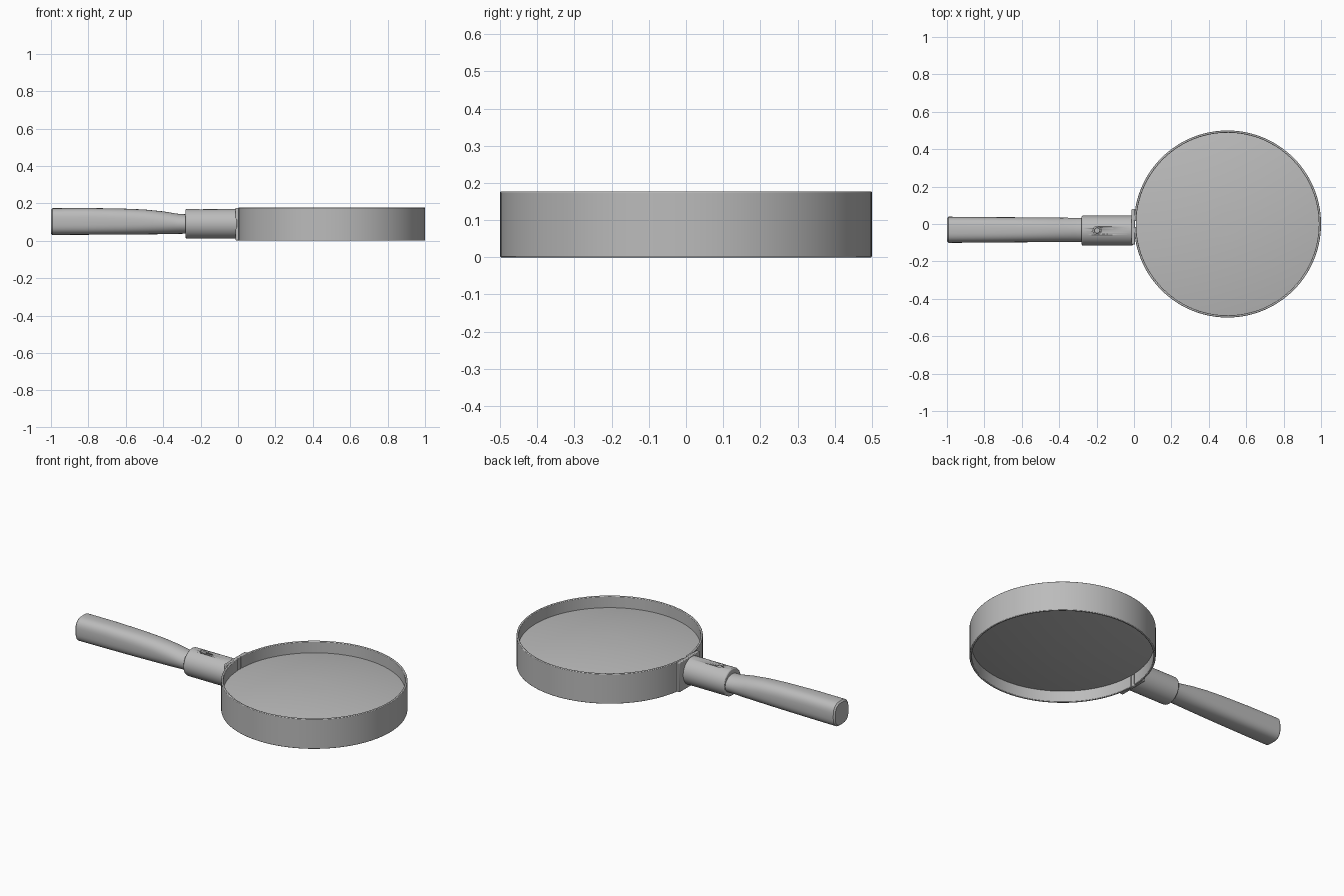
import bpy
import bmesh
from math import sin, cos, pi, radians, copysign

if "Cube" in bpy.data.objects:
    bpy.data.objects.remove(bpy.data.objects["Cube"])

grey = bpy.data.materials.new("plain grey")
grey.use_nodes = True
grey.diffuse_color = (0.5, 0.5, 0.5, 1)
grey.node_tree.nodes["Principled BSDF"].inputs["Base Color"].default_value = (0.5, 0.5, 0.5, 1)

CENTRE_X, RADIUS, HEIGHT = 0.5, 0.5, 0.177
AXIS_Y, AXIS_Z = -0.035, 0.091


def finish(name, bm, bevel=0.0, angle=35):
    bmesh.ops.recalc_face_normals(bm, faces=bm.faces)
    mesh = bpy.data.meshes.new(name)
    bm.to_mesh(mesh)
    bm.free()
    ob = bpy.data.objects.new(name, mesh)
    bpy.context.collection.objects.link(ob)
    mesh.materials.append(grey)
    if bevel:
        mod = ob.modifiers.new("soft edges", "BEVEL")
        mod.width, mod.segments, mod.limit_method = bevel, 2, "ANGLE"
        mod.angle_limit = radians(40)
    bpy.ops.object.select_all(action="DESELECT")
    bpy.context.view_layer.objects.active = ob
    ob.select_set(True)
    bpy.ops.object.shade_smooth_by_angle(angle=radians(angle))
    return ob


def loft(bm, rings, closed=False):
    """Skin a list of point loops, capping or joining the ends."""
    loops = [[bm.verts.new(p) for p in ring] for ring in rings]
    n = len(loops[0])
    pairs = list(zip(loops, loops[1:])) + ([(loops[-1], loops[0])] if closed else [])
    for a, b in pairs:
        for i in range(n):
            j = (i + 1) % n
            bm.faces.new((a[i], a[j], b[j], b[i]))
    if not closed:
        bm.faces.new(loops[0])
        bm.faces.new(loops[-1])


def section(x, ry, rz, y, z, power=2.0, n=40):
    """Rounded cross-section across the handle axis."""
    def axis(v):
        return copysign(abs(v) ** (2 / power), v)
    return [(x, y + ry * axis(cos(2 * pi * i / n)), z + rz * axis(sin(2 * pi * i / n)))
            for i in range(n)]


def box(bm, low, high):
    x, y, z = zip(low, high)
    loft(bm, [[(a, y[0], z[0]), (a, y[1], z[0]), (a, y[1], z[1]), (a, y[0], z[1])] for a in x])


# Frame: a thin band, split where it meets the handle
bm = bmesh.new()
wall, steps, gap = 0.012, 128, 0.03
profile = [(RADIUS, 0), (RADIUS, HEIGHT), (RADIUS - wall, HEIGHT), (RADIUS - wall, 0)]
band = []
for i in range(steps + 1):
    a = pi + gap + (2 * pi - 2 * gap) * i / steps
    band.append([(CENTRE_X + r * cos(a), r * sin(a), z) for r, z in profile])
loft(bm, band)
finish("lens_frame", bm, 0.003)

# Lens: convex on both sides with a short straight edge
bm = bmesh.new()
lens_r, edge, dome, rows = RADIUS - wall + 0.002, 0.021, 0.04, 12
outline = [(lens_r * sin(pi / 2 * k / rows)) for k in range(1, rows + 1)]
upper = [(r, edge + dome * (1 - (r / lens_r) ** 2)) for r in outline]
lens_profile = upper + [(r, -z) for r, z in reversed(upper)]
loft(bm, [[(CENTRE_X + r * cos(2 * pi * i / 96), r * sin(2 * pi * i / 96), 0.088 + z)
           for i in range(96)] for r, z in lens_profile])
finish("lens", bm)

# Flat bracket joining the frame to the collar
bm = bmesh.new()
box(bm, (-0.013, -0.11, 0.001), (0.006, 0.08, HEIGHT - 0.001))
finish("bracket", bm, 0.004)

# Collar with a drilled pin hole on top
bm = bmesh.new()
loft(bm, [section(x, 0.08, 0.08, AXIS_Y, AXIS_Z, n=64) for x in (-0.28, -0.005)])
collar = finish("collar", bm, 0.006)

bm = bmesh.new()
bmesh.ops.create_cone(bm, cap_ends=True, segments=24, radius1=0.022, radius2=0.022, depth=0.06)
bmesh.ops.translate(bm, verts=bm.verts, vec=(-0.197, AXIS_Y, 0.18))
cutter = finish("pin_hole_cutter", bm)
cutter.hide_render = True
cutter.hide_set(True)
cut = collar.modifiers.new("pin hole", "BOOLEAN")
cut.object, cut.operation, cut.solver = cutter, "DIFFERENCE", "EXACT"

# Pin head sunk in the hole
bm = bmesh.new()
bmesh.ops.create_cone(bm, cap_ends=True, segments=24, radius1=0.016, radius2=0.016, depth=0.03)
bmesh.ops.translate(bm, verts=bm.verts, vec=(-0.197, AXIS_Y, 0.148))
finish("pin", bm, 0.003)

# Grip: round at the collar, squarer and taller towards the butt
bm = bmesh.new()
stations = [  # x, half width, bottom, top, squareness
    (-1.0, 0.062, 0.038, 0.166, 2.8),
    (-0.992, 0.07, 0.031, 0.174, 2.8),
    (-0.8, 0.068, 0.032, 0.175, 2.8),
    (-0.62, 0.067, 0.033, 0.172, 2.6),
    (-0.5, 0.066, 0.034, 0.167, 2.4),
    (-0.4, 0.065, 0.035, 0.157, 2.2),
    (-0.32, 0.064, 0.037, 0.144, 2.0),
    (-0.26, 0.064, 0.038, 0.14, 2.0),
]
loft(bm, [section(x, w, (t - b) / 2, AXIS_Y + 0.004, (t + b) / 2, p)
          for x, w, b, t, p in stations])
finish("grip", bm, angle=40)
